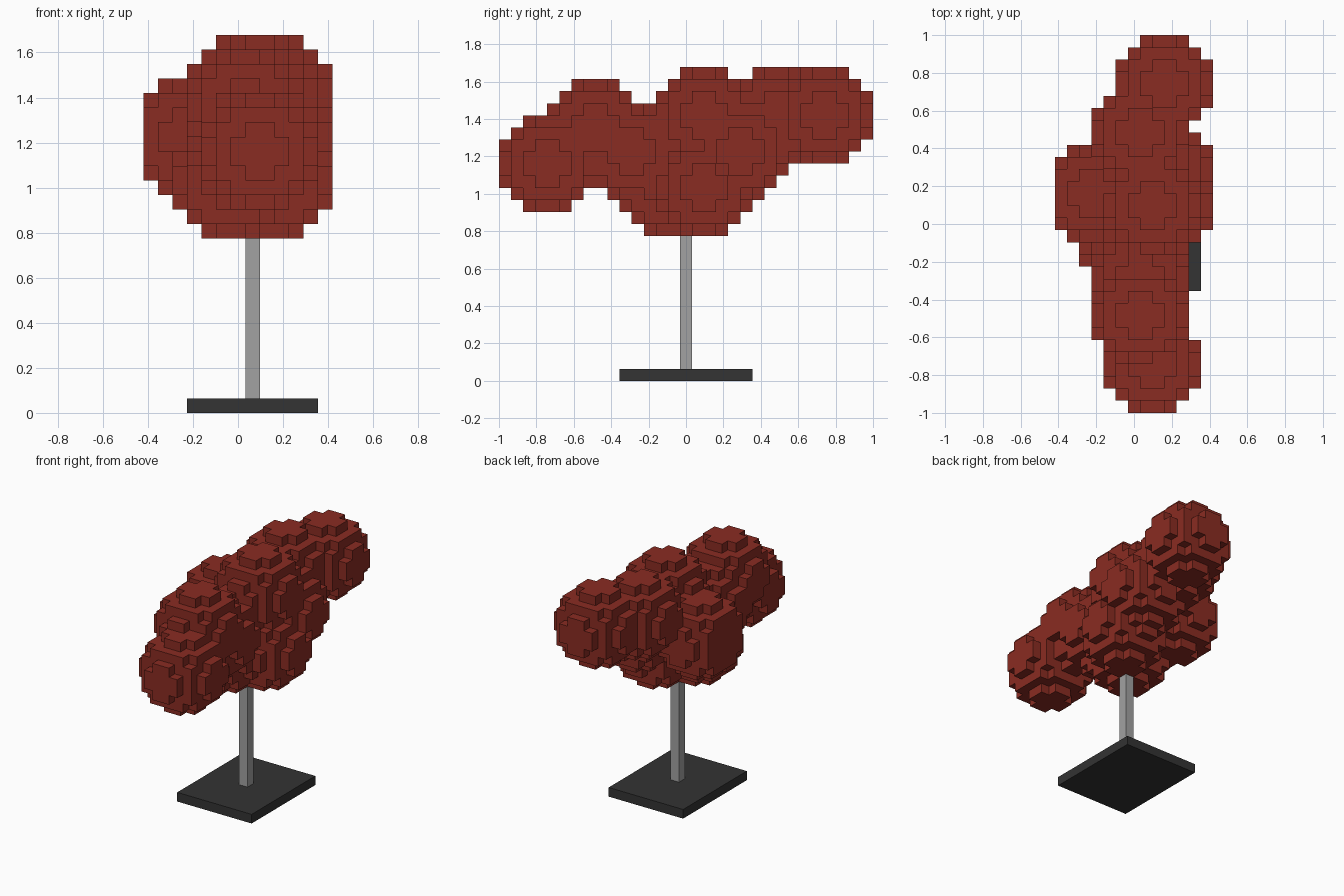
import bpy
import bmesh
from itertools import product
from mathutils import Vector

cube = bpy.data.objects.get("Cube")
if cube:
    bpy.data.objects.remove(cube, do_unlink=True)

UNIT = 2 / 31                      # edge of one block
GRID = (13, 31, 26)                # blocks along x, y, z
ORIGIN = Vector((-GRID[0] / 2, -GRID[1] / 2, 0))


def material(name, rgb):
    mat = bpy.data.materials.new(name)
    mat.use_nodes = True
    colour = (*rgb, 1)
    mat.diffuse_color = colour
    shader = next(n for n in mat.node_tree.nodes if n.type == 'BSDF_PRINCIPLED')
    shader.inputs["Base Color"].default_value = colour
    return mat


def block_corner(cell):
    return (Vector(cell) + ORIGIN) * UNIT


def add_object(name, bm, mat):
    mesh = bpy.data.meshes.new(name)
    bm.to_mesh(mesh)
    bm.free()
    mesh.materials.append(mat)
    obj = bpy.data.objects.new(name, mesh)
    bpy.context.collection.objects.link(obj)
    return obj


def add_box(name, low, high, mat):
    a, b = block_corner(low), block_corner(high)
    bm = bmesh.new()
    bmesh.ops.create_cube(bm, size=1)
    bmesh.ops.scale(bm, vec=b - a, verts=bm.verts)
    bmesh.ops.translate(bm, vec=(a + b) / 2, verts=bm.verts)
    return add_object(name, bm, mat)


def ball_cells(centre, radius=4):
    """Blocks whose middle lies inside a ball, kept within the grid."""
    centre = Vector(centre)
    spans = [range(int(c) - radius, int(c) + radius) for c in centre]
    half = Vector((0.5, 0.5, 0.5))
    return {c for c in product(*spans)
            if all(0 <= v < g for v, g in zip(c, GRID))
            and (Vector(c) + half - centre).length < radius}


def add_blocks(name, cells, mat):
    """Outer skin of a set of blocks, one quad for each exposed side."""
    bm = bmesh.new()
    corners = {}

    def vert(p):
        if p not in corners:
            corners[p] = bm.verts.new(block_corner(p))
        return corners[p]

    for cell in sorted(cells):
        for axis, side in product(range(3), (0, 1)):
            beside = list(cell)
            beside[axis] += 2 * side - 1
            if tuple(beside) in cells:
                continue
            u, v = (axis + 1) % 3, (axis + 2) % 3
            quad = []
            for du, dv in ((0, 0), (1, 0), (1, 1), (0, 1)):
                p = list(cell)
                p[axis] += side
                p[u] += du
                p[v] += dv
                quad.append(vert(tuple(p)))
            bm.faces.new(quad if side else quad[::-1])
    return add_object(name, bm, mat)


red = material("brick red", (0.255, 0.025, 0.016))
grey = material("post grey", (0.36, 0.36, 0.36))
dark = material("base charcoal", (0.033, 0.033, 0.033))

# Stand
add_box("base_plate", (3, 10, 0), (12, 21, 1), dark)
add_box("support_post", (7, 15, 1), (8, 16, 14), grey)

# Lumpy body: overlapping balls of blocks, front to back
lumps = [
    (8, 4, 18),    # front tip
    (7, 8, 21),    # front upper
    (7, 11, 19),   # front neck
    (6, 14, 16),   # lower right
    (9, 17, 16),   # lower left
    (8, 17, 22),   # upper middle
    (3, 18, 19),   # right bulge
    (9, 20, 19),   # left bulge
    (7, 23, 22),   # back neck
    (9, 27, 22),   # back tip
]
cells = set().union(*(ball_cells(c) for c in lumps))
add_blocks("lumpy_body", cells, red)
